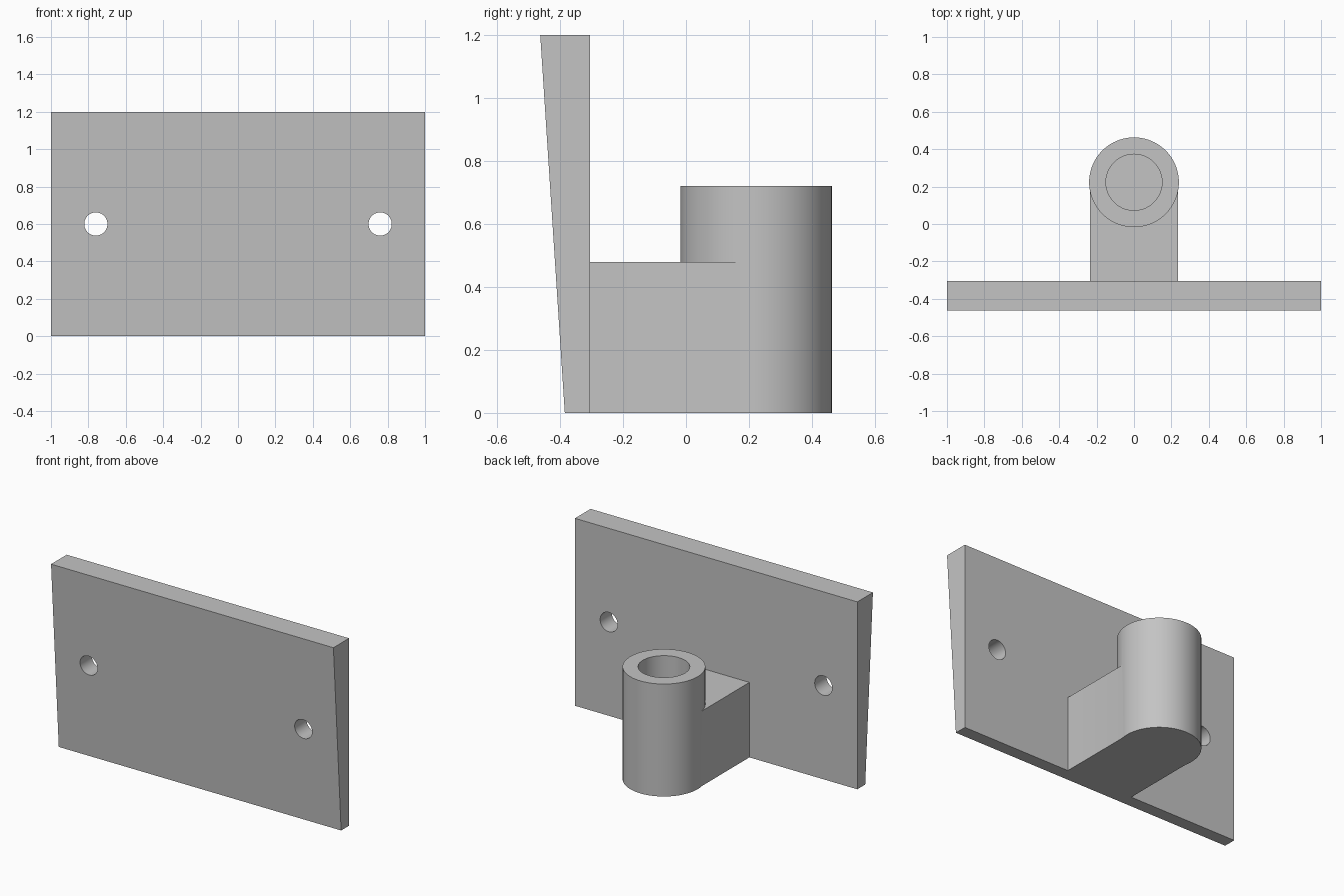
import bpy
import bmesh
from math import radians
from mathutils import Matrix

cube = bpy.data.objects.get("Cube")
if cube:
    bpy.data.objects.remove(cube, do_unlink=True)

# Single grey material
GREY = (0.55, 0.55, 0.55, 1)
grey = bpy.data.materials.new("plain grey")
grey.use_nodes = True
grey.diffuse_color = GREY
grey.node_tree.nodes["Principled BSDF"].inputs["Base Color"].default_value = GREY


def prism(name, profile, direction):
    """Extrude a flat profile into a solid."""
    bm = bmesh.new()
    face = bm.faces.new([bm.verts.new(p) for p in profile])
    result = bmesh.ops.extrude_face_region(bm, geom=[face])
    moved = [v for v in result["geom"] if isinstance(v, bmesh.types.BMVert)]
    bmesh.ops.translate(bm, verts=moved, vec=direction)
    bmesh.ops.recalc_face_normals(bm, faces=bm.faces)
    return finish(name, bm)


def cylinder(name, radius, depth, matrix):
    bm = bmesh.new()
    bmesh.ops.create_cone(bm, cap_ends=True, segments=96, radius1=radius,
                          radius2=radius, depth=depth, matrix=matrix)
    return finish(name, bm)


def finish(name, bm):
    mesh = bpy.data.meshes.new(name)
    bm.to_mesh(mesh)
    bm.free()
    mesh.materials.append(grey)
    obj = bpy.data.objects.new(name, mesh)
    bpy.context.collection.objects.link(obj)
    return obj


def boolean(obj, other, operation):
    mod = obj.modifiers.new(operation.title(), 'BOOLEAN')
    mod.operation = operation
    mod.solver = 'EXACT'
    mod.object = other
    other.hide_render = True
    other.hide_set(True)


BACK = -0.305            # rear face of the plate
BOSS_Y, BOSS_R = 0.223, 0.24
HALF_W = 0.2355          # half width of the connecting arm
ARM_H, BOSS_H, BORE_FLOOR = 0.48, 0.72, 0.12

# Tapered plate, thicker at the top
plate = prism("mounting_plate",
              [(-1, BACK, 0), (-1, BACK, 1.2), (-1, -0.463, 1.2), (-1, -0.385, 0)],
              (2, 0, 0))

# Arm joining the plate to the boss
arm = prism("support_arm",
            [(-HALF_W, BACK - 0.03, 0), (HALF_W, BACK - 0.03, 0),
             (HALF_W, BOSS_Y, 0), (-HALF_W, BOSS_Y, 0)],
            (0, 0, ARM_H))

# Upright boss with a blind bore
boss = cylinder("socket_boss", BOSS_R, BOSS_H,
                Matrix.Translation((0, BOSS_Y, BOSS_H / 2)))
bore = cylinder("bore_cutter", 0.15, 1,
                Matrix.Translation((0, BOSS_Y, BORE_FLOOR + 0.5)))
boolean(plate, arm, 'UNION')
boolean(plate, boss, 'UNION')
boolean(plate, bore, 'DIFFERENCE')

# Pair of screw holes through the plate
for side, x in (("right", -0.76), ("left", 0.76)):
    hole = cylinder(side + "_screw_hole_cutter", 0.062, 0.6,
                    Matrix.Translation((x, -0.4, 0.6)) @ Matrix.Rotation(radians(90), 4, 'X'))
    boolean(plate, hole, 'DIFFERENCE')

# Bake the joined solid, remove the helpers and smooth the round walls
bpy.context.view_layer.update()
solid = bpy.data.meshes.new_from_object(
    plate.evaluated_get(bpy.context.evaluated_depsgraph_get()))
helpers = [m.object for m in plate.modifiers]
plate.modifiers.clear()
plate.data = solid
for helper in helpers:
    bpy.data.objects.remove(helper, do_unlink=True)
plate.name = "mounting_bracket"
bpy.ops.object.select_all(action='DESELECT')
plate.select_set(True)
bpy.context.view_layer.objects.active = plate
bpy.ops.object.shade_smooth_by_angle(angle=radians(30))
